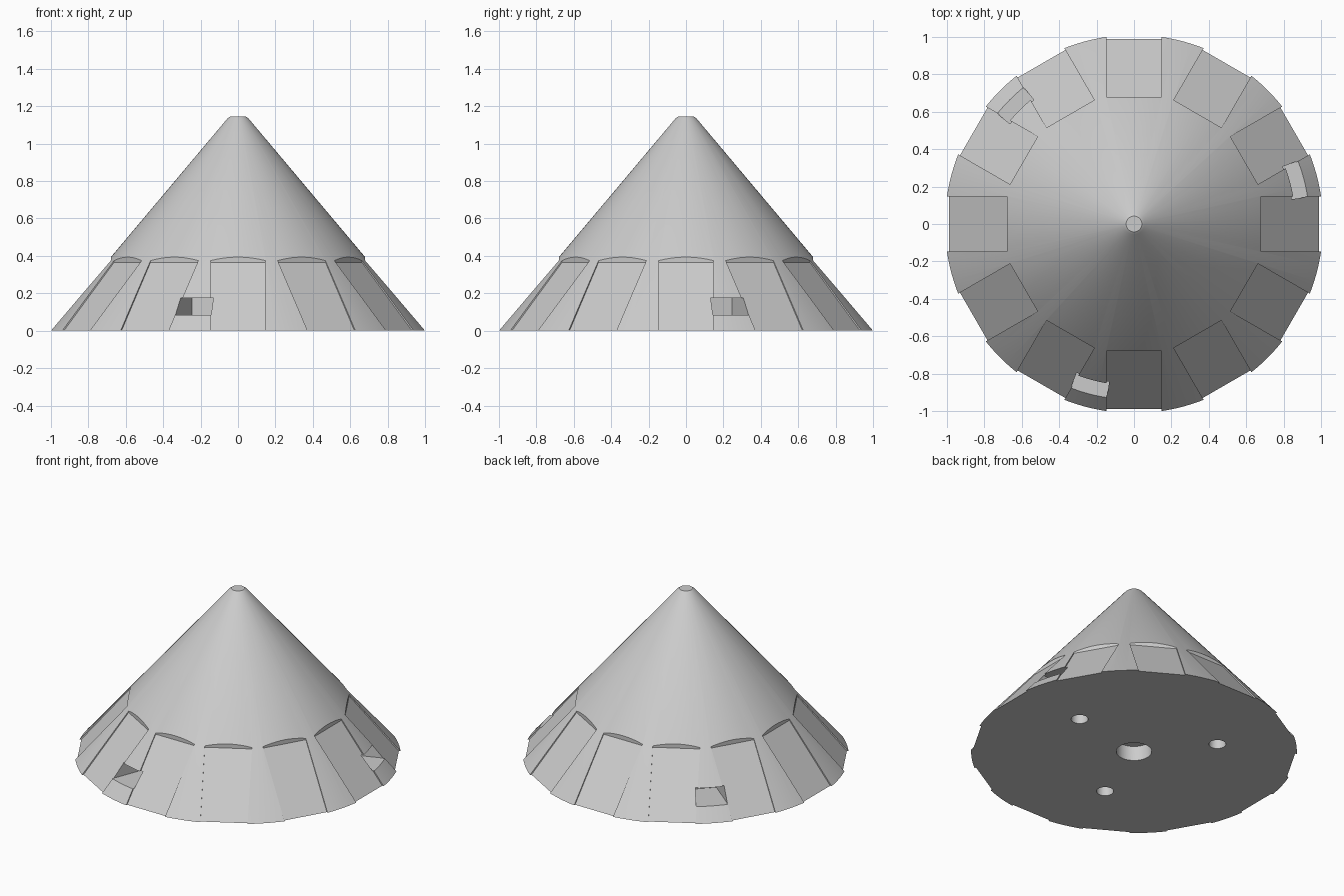
import bpy, bmesh
from math import sin, cos, radians, pi
from mathutils import Matrix, Vector

if "Cube" in bpy.data.objects:
    bpy.data.objects.remove(bpy.data.objects["Cube"])

grey = bpy.data.materials.new("plain grey")
grey.use_nodes = True
colour = (0.6, 0.6, 0.6, 1)
grey.diffuse_color = colour
grey.node_tree.nodes["Principled BSDF"].inputs["Base Color"].default_value = colour


def make_object(name, bm):
    bmesh.ops.recalc_face_normals(bm, faces=bm.faces)
    mesh = bpy.data.meshes.new(name)
    bm.to_mesh(mesh)
    bm.free()
    obj = bpy.data.objects.new(name, mesh)
    mesh.materials.append(grey)
    bpy.context.collection.objects.link(obj)
    return obj


def add_prism(bm, outline, direction, angle=0):
    """Extrude a closed outline along direction, then turn it about z."""
    turn = Matrix.Rotation(radians(angle), 3, "Z")
    face = bm.faces.new([bm.verts.new(turn @ Vector(p)) for p in outline])
    out = bmesh.ops.extrude_face_region(bm, geom=[face], use_keep_orig=True)
    verts = [v for v in out["geom"] if isinstance(v, bmesh.types.BMVert)]
    bmesh.ops.translate(bm, verts=verts, vec=turn @ Vector(direction))


def circle(x, radius, z, sides=48):
    return [(x + radius * cos(2 * pi * i / sides), radius * sin(2 * pi * i / sides), z)
            for i in range(sides)]


# Cone body with a small blunt tip, revolved from its profile
bm = bmesh.new()
profile = [(0, 0), (1.011, 0), (0.056, 1.135), (0.042, 1.145), (0, 1.145)]
verts = [bm.verts.new((r, 0, z)) for r, z in profile]
edges = [bm.edges.new(pair) for pair in zip(verts, verts[1:])]
bmesh.ops.spin(bm, geom=verts + edges, axis=(0, 0, 1), cent=(0, 0, 0),
               steps=144, angle=2 * pi, use_merge=True)
bmesh.ops.remove_doubles(bm, verts=bm.verts, dist=0.0001)
body = make_object("cone_body", bm)

# Twelve flat panels around the lower skirt
half = 0.1475
bm = bmesh.new()
section = [(0.68, 0.365), (0.68, 0.6), (1.3, 0.6), (1.3, -0.1), (1.074, -0.1)]
for i in range(12):
    add_prism(bm, [(r, -half, z) for r, z in section], (0, 2 * half, 0), i * 30)
panels = make_object("panel_cutter", bm)

# Three window slots in the skirt
bm = bmesh.new()
side = radians(6.1)
wedge = [(r * cos(a), r * sin(a), 0.085)
         for r, a in ((0.68, -side), (1.1, -side), (1.1, side), (0.68, side))]
for angle in (15, 135, 255):
    add_prism(bm, wedge, (0, 0, 0.09), angle)
slots = make_object("slot_cutter", bm)

# Centre socket and three smaller sockets in the underside
bm = bmesh.new()
add_prism(bm, circle(0, 0.11, -0.1), (0, 0, 0.2))
for angle in (10, 130, 250):
    add_prism(bm, circle(0.525, 0.053, -0.1), (0, 0, 0.2), angle)
sockets = make_object("socket_cutter", bm)

# Cut the body, bake the result and drop the cutters
cutters = (panels, slots, sockets)
for cutter in cutters:
    cutter.hide_render = True
    cut = body.modifiers.new(cutter.name, "BOOLEAN")
    cut.operation, cut.solver, cut.object = "DIFFERENCE", "EXACT", cutter
bpy.context.view_layer.update()
graph = bpy.context.evaluated_depsgraph_get()
baked = bpy.data.meshes.new_from_object(body.evaluated_get(graph))
body.modifiers.clear()
body.data = baked
for cutter in cutters:
    bpy.data.objects.remove(cutter)

# Smooth cone, crisp cut edges
bpy.ops.object.select_all(action="DESELECT")
body.select_set(True)
bpy.context.view_layer.objects.active = body
bpy.ops.object.shade_smooth_by_angle(angle=radians(20))
